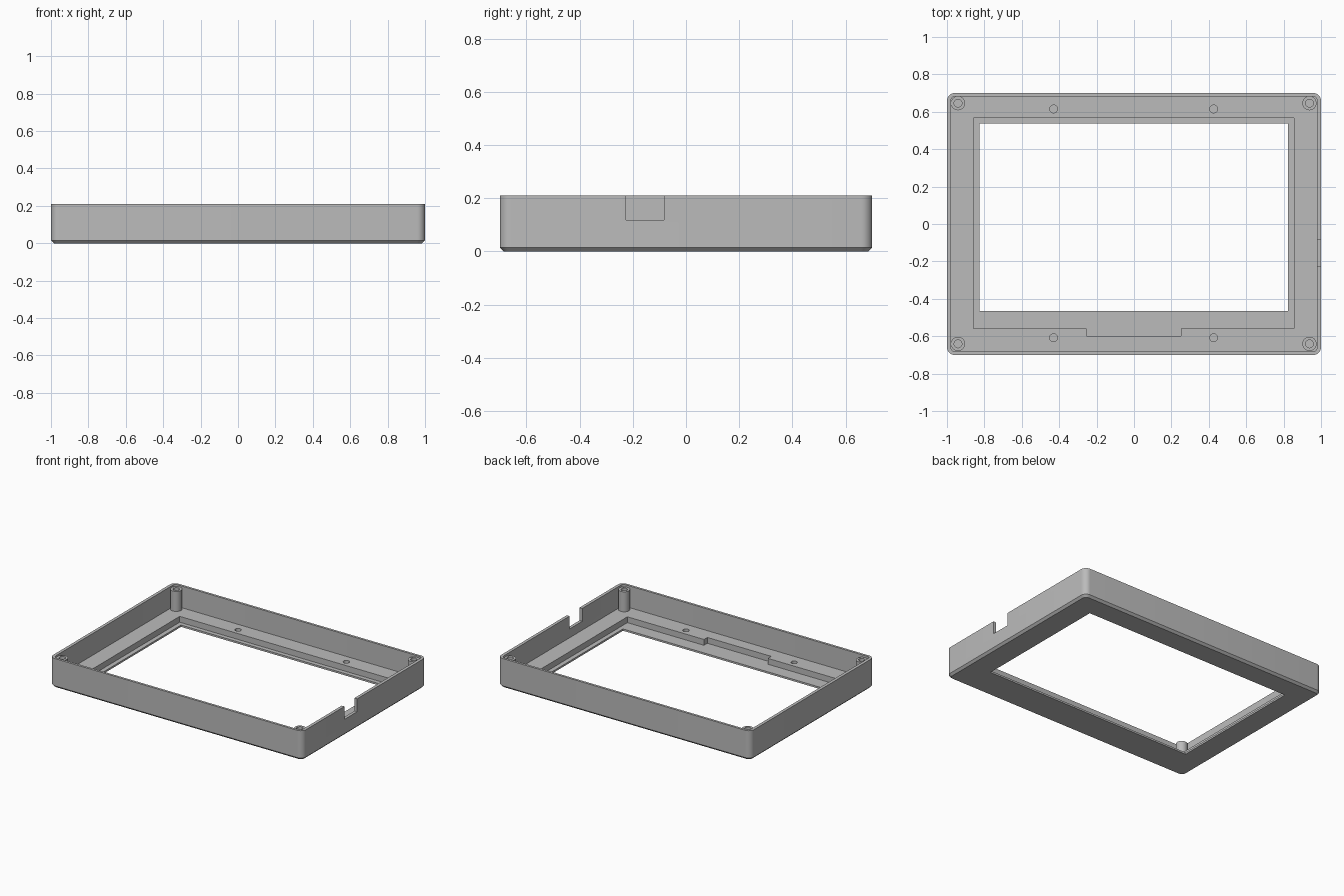
import bpy
import bmesh
from math import pi, cos, sin, radians

cube = bpy.data.objects.get("Cube")
if cube:
    bpy.data.objects.remove(cube, do_unlink=True)

grey = bpy.data.materials.new("matte_grey")
grey.use_nodes = True
grey.diffuse_color = (0.5, 0.5, 0.5, 1)
grey.node_tree.nodes["Principled BSDF"].inputs["Base Color"].default_value = (0.5, 0.5, 0.5, 1)

HEIGHT = 0.21
FLOOR = 0.055
LEDGE = 0.013


def rounded_rect(hx, hy, r, steps=8):
    """Counter-clockwise outline of a rectangle with round corners."""
    points = []
    for i, (sx, sy) in enumerate([(1, 1), (-1, 1), (-1, -1), (1, -1)]):
        for k in range(steps + 1):
            a = (i + k / steps) * pi / 2
            points.append((sx * (hx - r) + r * cos(a), sy * (hy - r) + r * sin(a)))
    return points


def box_outline(x0, x1, y0, y1):
    return [(x0, y0), (x1, y0), (x1, y1), (x0, y1)]


def circle(x, y, r, n=32):
    return [(x + r * cos(2 * pi * i / n), y + r * sin(2 * pi * i / n)) for i in range(n)]


def loft(name, layers):
    """Closed solid through stacked (outline, z) layers."""
    bm = bmesh.new()
    rings = [[bm.verts.new((x, y, z)) for x, y in outline] for outline, z in layers]
    n = len(rings[0])
    for low, high in zip(rings, rings[1:]):
        for i in range(n):
            j = (i + 1) % n
            bm.faces.new((low[i], low[j], high[j], high[i]))
    bm.faces.new(rings[0][::-1])
    bm.faces.new(rings[-1])
    mesh = bpy.data.meshes.new(name)
    bm.to_mesh(mesh)
    bm.free()
    mesh.materials.append(grey)
    obj = bpy.data.objects.new(name, mesh)
    bpy.context.collection.objects.link(obj)
    return obj


def prism(name, outline, z0, z1):
    return loft(name, [(outline, z0), (outline, z1)])


def carve(obj, cutters):
    """Subtract each cutter, bake the result and drop the cutters."""
    for cutter in cutters:
        cutter.hide_render = True
        mod = obj.modifiers.new("cut", 'BOOLEAN')
        mod.operation = 'DIFFERENCE'
        mod.solver = 'EXACT'
        mod.object = cutter
    bpy.context.view_layer.update()
    graph = bpy.context.evaluated_depsgraph_get()
    mesh = bpy.data.meshes.new_from_object(obj.evaluated_get(graph))
    obj.modifiers.clear()
    obj.data = mesh
    for cutter in cutters:
        bpy.data.objects.remove(cutter, do_unlink=True)


def smooth(obj):
    bpy.ops.object.select_all(action='DESELECT')
    obj.select_set(True)
    bpy.context.view_layer.objects.active = obj
    bpy.ops.object.shade_smooth_by_angle(angle=radians(25))


# Tray shell with a chamfered bottom edge
outer = rounded_rect(1.0, 0.7, 0.042)
shell = loft("bezel_shell", [
    (rounded_rect(0.985, 0.685, 0.027), 0),
    (outer, 0.015),
    (outer, HEIGHT),
])

# Cavity, panel recess with cable relief, window and side port notch
recess = [(-0.858, -0.56), (-0.255, -0.56), (-0.255, -0.598), (0.25, -0.598),
          (0.25, -0.56), (0.856, -0.56), (0.856, 0.567), (-0.858, 0.567)]
cutters = [
    prism("cavity", rounded_rect(0.978, 0.683, 0.02), FLOOR, 0.3),
    prism("panel_recess", recess, LEDGE, 0.1),
    prism("window", box_outline(-0.826, 0.824, -0.465, 0.536), -0.1, 0.1),
    prism("port_notch", box_outline(0.95, 1.1, -0.225, -0.082), 0.118, 0.3),
]
# Blind screw holes in the floor
for x in (-0.43, 0.426):
    for y in (-0.608, 0.615):
        cutters.append(prism("screw_hole", circle(x, y, 0.021, 24), 0.02, 0.1))
carve(shell, cutters)
smooth(shell)

# Hollow corner posts
for x, side in ((-0.941, "right"), (0.938, "left")):
    for y, end in ((-0.641, "front"), (0.646, "back")):
        post = prism(f"{end}_{side}_post", circle(x, y, 0.038), FLOOR - 0.01, 0.198)
        carve(post, [prism("post_bore", circle(x, y, 0.021, 24), FLOOR + 0.01, 0.3)])
        smooth(post)
